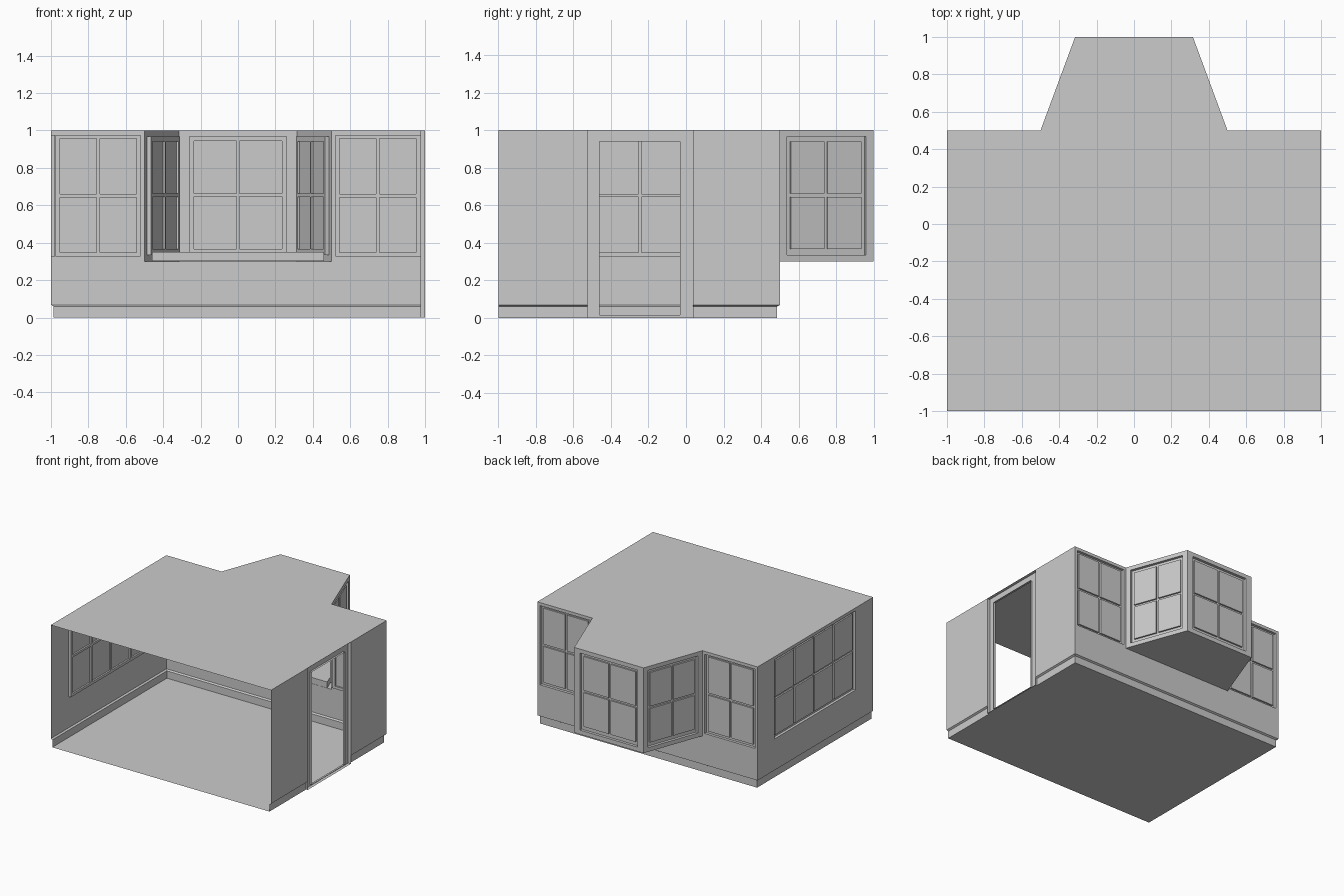
import bpy
import bmesh
from mathutils import Vector

if "Cube" in bpy.data.objects:
    bpy.data.objects.remove(bpy.data.objects["Cube"])


def finish(name, bm):
    bmesh.ops.remove_doubles(bm, verts=bm.verts, dist=1e-5)
    me = bpy.data.meshes.new(name)
    bm.to_mesh(me)
    bm.free()
    ob = bpy.data.objects.new(name, me)
    bpy.context.collection.objects.link(ob)
    return ob


def quad(bm, pts):
    bm.faces.new([bm.verts.new(p) for p in pts])


def slab(name, outline, z, top=None):
    """Flat outline at z, or a prism up to top."""
    bm = bmesh.new()
    quad(bm, [(x, y, z) for x, y in outline])
    if top:
        quad(bm, [(x, y, top) for x, y in outline])
        for a, b in zip(outline, outline[1:] + outline[:1]):
            quad(bm, [(*a, z), (*b, z), (*b, top), (*a, top)])
    bmesh.ops.recalc_face_normals(bm, faces=bm.faces)
    return finish(name, bm)


def wall(name, p0, p1, z0, z1, win=None, cols=2, rows=2, border=(.024, .024, .022, .018),
         mull=.018, depth=.022, back=.009, glass=True):
    """Thin wall from p0 to p1; win=(u0,u1,z0,z1) is a frame pushed into the room, with panes.
    border = left, right, bottom, top width of the frame."""
    a, b = Vector((*p0, 0)), Vector((*p1, 0))
    d = (b - a).normalized()
    n = Vector((d.y, -d.x, 0))
    bm = bmesh.new()

    def corners(r, dep):
        return [a + d * u + n * dep + Vector((0, 0, z))
                for u, z in ((r[0], r[2]), (r[1], r[2]), (r[1], r[3]), (r[0], r[3]))]

    def ring(r, dr, s, ds):
        p, q = corners(r, dr), corners(s, ds)
        for i in range(4):
            j = (i + 1) % 4
            pts = [p[i], p[j], q[j], q[i]]
            if (p[i] - q[i]).length + (p[j] - q[j]).length > 1e-6:
                quad(bm, pts)

    full = (0, (b - a).length, z0, z1)
    if not win:
        quad(bm, corners(full, 0))
        return finish(name, bm)
    if full != win:
        ring(full, 0, win, 0)
    ring(win, 0, win, depth)
    u0, u1, v0, v1 = win
    bl, br, bb, bt = border
    pw = (u1 - u0 - bl - br - (cols - 1) * mull) / cols
    ph = (v1 - v0 - bb - bt - (rows - 1) * mull) / rows
    for i in range(cols):
        for j in range(rows):
            x, z = u0 + bl + i * (pw + mull), v0 + bb + j * (ph + mull)
            pane = (x, x + pw, z, z + ph)
            cell = (u0 if i == 0 else x - mull / 2,
                    u1 if i == cols - 1 else x + pw + mull / 2,
                    v0 if j == 0 else z - mull / 2,
                    v1 if j == rows - 1 else z + ph + mull / 2)
            ring(cell, depth, pane, depth)
            ring(pane, depth, pane, back)
            if glass:
                quad(bm, corners(pane, back))
    return finish(name, bm)


def skirting(name, outer, inner, low=.06, high=.068):
    bm = bmesh.new()
    for i in range(len(outer) - 1):
        o0, o1, i0, i1 = outer[i], outer[i + 1], inner[i], inner[i + 1]
        quad(bm, [(*i0, 0), (*i1, 0), (*i1, low), (*i0, low)])
        quad(bm, [(*i0, low), (*i1, low), (*o1, high), (*o0, high)])
    return finish(name, bm)


S = .068          # wall starts above the skirting
B = .014          # skirting depth
D0, D1 = -.525, .037   # doorway span in y
bay = [(-.5, .5), (-.315, 1), (.315, 1), (.5, .5)]

# Floor, ceiling and bay base
slab("floor", [(-1 + B, -1), (1 - B, -1), (1 - B, .5 - B), (-1 + B, .5 - B)], 0)
slab("ceiling", [(-1, -1), (-1, .5)] + bay + [(1, .5), (1, -1)], 1)
slab("bay_base", bay, .3)
slab("window_seat", [(-.46, .5), (-.29, .96), (.29, .96), (.46, .5)], .301, .35)

# Left wall with a wide window
wall("left_wall", (-1, -1), (-1, .5), S, 1, (.23, 1.28, .325, .975), cols=4)

# Back wall pieces
wall("back_wall_left", (-1, .5), (-.5, .5), S, 1, (.025, .48, .325, .975))
wall("back_wall_right", (.5, .5), (1, .5), S, 1, (.02, .475, .325, .975))
wall("back_wall_under_bay", (-.5, .5), (.5, .5), S, .3)

# Bay window walls
wall("bay_left", bay[0], bay[1], .3, 1, (.042, .491, .335, .967), border=(.024, .024, .032, .026))
wall("bay_center", bay[1], bay[2], .3, 1, (.053, .577, .335, .967), border=(.026, .026, .032, .024))
wall("bay_right", bay[2], bay[3], .3, 1, (.042, .491, .335, .967), border=(.024, .024, .032, .026))

# Right wall with an open doorway
wall("right_wall_back", (1, .5), (1, D1), S, 1)
wall("right_wall_front", (1, D0), (1, -1), S, 1)
wall("door_frame", (1, D1), (1, D0), 0, 1, (0, D1 - D0, 0, 1), cols=1, rows=1,
     border=(.068, .065, .016, .06), depth=.025, back=.008, glass=False)

# Skirting around the room, broken by the doorway
skirting("skirting_main", [(-1, -1), (-1, .5), (1, .5), (1, D1)],
         [(-1 + B, -1), (-1 + B, .5 - B), (1 - B, .5 - B), (1 - B, D1)])
skirting("skirting_front_right", [(1, D0), (1, -1)], [(1 - B, D0), (1 - B, -1)])
